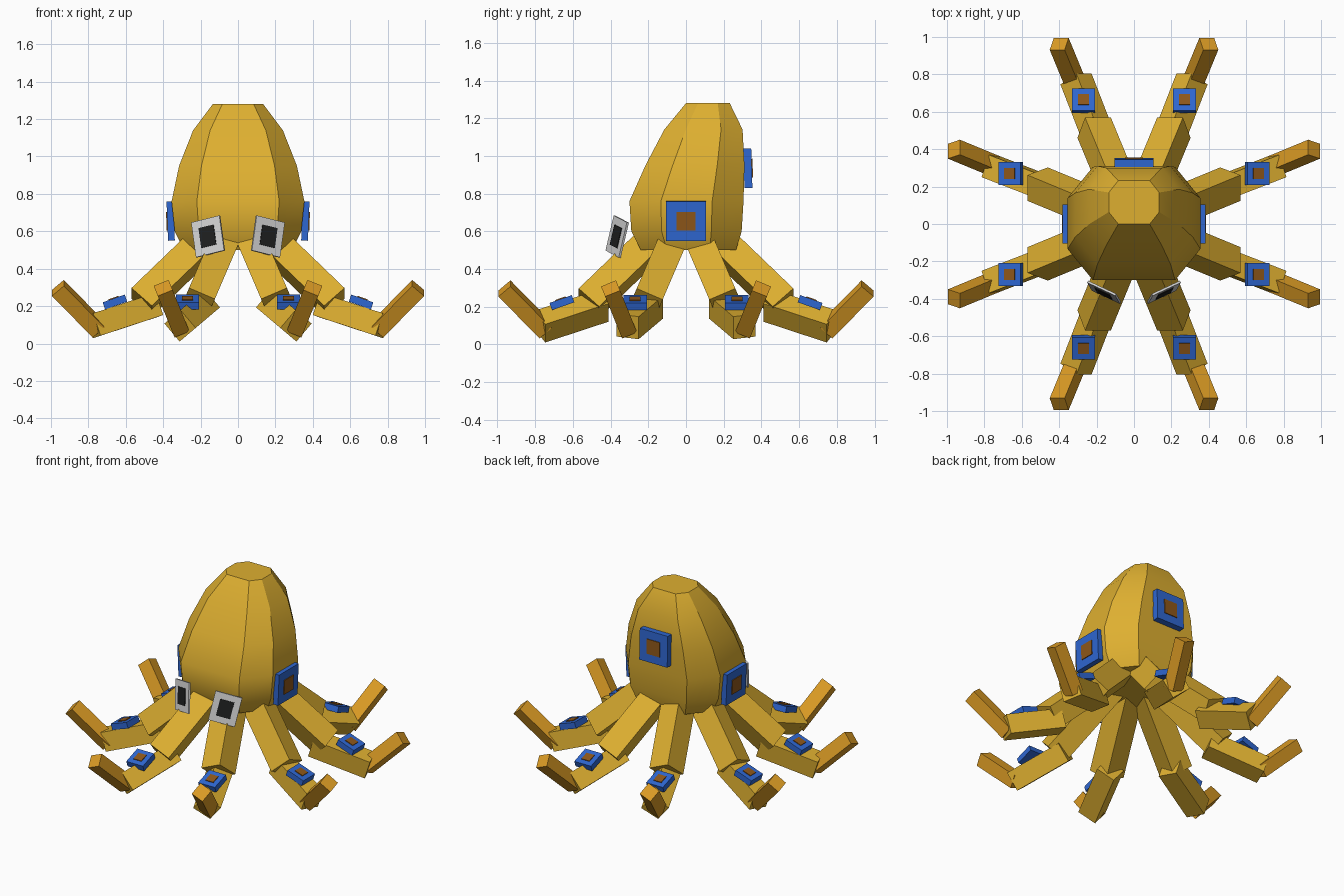
import bpy, bmesh
from mathutils import Vector, Matrix

cube = bpy.data.objects.get("Cube")
if cube:
    bpy.data.objects.remove(cube, do_unlink=True)


def material(name, r, g, b):
    m = bpy.data.materials.new(name)
    m.use_nodes = True
    m.diffuse_color = (r, g, b, 1)
    node = next(n for n in m.node_tree.nodes if n.type == 'BSDF_PRINCIPLED')
    node.inputs["Base Color"].default_value = (r, g, b, 1)
    return m


YELLOW = material("yellow_skin", .73, .43, .03)
ORANGE = material("orange_tip", .71, .33, .018)
BLUE = material("blue_ring", .028, .135, .64)
BROWN = material("brown_spot", .27, .095, .01)
WHITE = material("eye_white", .65, .65, .65)
BLACK = material("eye_black", .013, .014, .014)


def finish(name, bm, mat):
    bmesh.ops.recalc_face_normals(bm, faces=bm.faces)
    mesh = bpy.data.meshes.new(name)
    bm.to_mesh(mesh)
    bm.free()
    mesh.materials.append(mat)
    ob = bpy.data.objects.new(name, mesh)
    bpy.context.collection.objects.link(ob)
    return ob


def beam(name, start, end, side, width, depth, mat):
    """Box running from start to end; side gives the width direction."""
    a, b = Vector(start), Vector(end)
    d = (b - a).normalized()
    w = Vector(side)
    w = (w - d * w.dot(d)).normalized()
    frame = Matrix((w, d.cross(w), d)).transposed().to_4x4()
    size = Matrix.Diagonal((width, depth, (b - a).length, 1))
    bm = bmesh.new()
    bmesh.ops.create_cube(bm, size=1, matrix=Matrix.Translation((a + b) / 2) @ frame @ size)
    return finish(name, bm, mat)


def sucker(name, centre, normal, side, size, thick):
    """Blue square plate with a thin brown square on its face."""
    c, n = Vector(centre), Vector(normal).normalized()
    face = c + n * thick / 2
    beam(name + "_ring", c - n * thick / 2, face, side, size, size, BLUE)
    beam(name + "_spot", face - n * .003, face + n * .005, side, size * .47, size * .47, BROWN)


# Head: stacked octagons given as height, half width, front y, back y
RINGS = [(.5, .29, -.24, .265), (.6, .338, -.29, .295), (.76, .355, -.3, .305),
         (.95, .315, -.215, .31), (1.14, .24, -.115, .3), (1.28, .135, 0, .232)]
bm = bmesh.new()
loops = []
for z, hx, front, back in RINGS:
    mid, hy = (front + back) / 2, (back - front) / 2
    fx, sy = .62 * hx, .45 * hy
    plan = [(-fx, -hy), (fx, -hy), (hx, -sy), (hx, sy), (fx, hy), (-fx, hy), (-hx, sy), (-hx, -sy)]
    loops.append([bm.verts.new((x, mid + y, z)) for x, y in plan])
for low, high in zip(loops, loops[1:]):
    for i in range(8):
        j = (i + 1) % 8
        bm.faces.new((low[i], low[j], high[j], high[i]))
bm.faces.new(loops[0])
bm.faces.new(loops[-1])
head = finish("head", bm, YELLOW)
bpy.context.view_layer.objects.active = head
head.select_set(True)
bpy.ops.object.shade_smooth_by_angle(angle=.5)

# Suckers on the head
for s, label in ((1, "left"), (-1, "right")):
    sucker("head_sucker_" + label, (s * .36, 0, .655), (s, 0, -.04), (0, 1, 0), .21, .036)
sucker("head_sucker_back", (0, .328, .935), (0, 1, .03), (1, 0, 0), .21, .042)

# Eyes: tilted floating plates with square pupils
for s, label in ((1, "left"), (-1, "right")):
    across = Vector((-s * .15, -.07, .037)).normalized()
    up = Vector((s * .022, .042, .187)).normalized()
    n = across.cross(up)
    if n.y > 0:
        n = -n
    c = Vector((s * .16, -.365, .572))
    eye = beam("eye_" + label, c - n * .006, c + n * .006, across, .17, .193, WHITE)
    beam("pupil_" + label, c + n * .004, c + n * .01, across, .09, .11, BLACK)


# Arms: one design in (sideways, outward, height), laid along y or along x
def build_arm(name, sx, sy, along_y):
    def put(p):
        lat, out, z = p
        return (sx * lat, sy * out, z) if along_y else (sx * out, sy * lat, z)

    def segment(part, a, b, size, mat, side=None):
        lat, _, z = Vector(b) - Vector(a)
        side = side or (z, 0, -lat)
        beam(name + part, put(a), put(b), put(side), size, size, mat)

    segment("_upper", (.05, .12, .6), (.213, .515, .22), .15, YELLOW)
    segment("_lower", (.18, .44, .205), (.31, .775, .095), .126, YELLOW,
            None if along_y else (.92, -.38, .13))
    segment("_tip", (.31, .745, .075), (.4, .963, .297), .086, ORANGE)
    sucker(name + "_sucker", put((.27, .658, .222)), put((0, .33, .94)), put((1, 0, 0)), .125, .04)


for sx, side in ((1, "left"), (-1, "right")):
    for sy, end in ((-1, "front"), (1, "back")):
        build_arm(f"{end}_{side}_arm", sx, sy, True)
        build_arm(f"side_{end}_{side}_arm", sx, sy, False)
